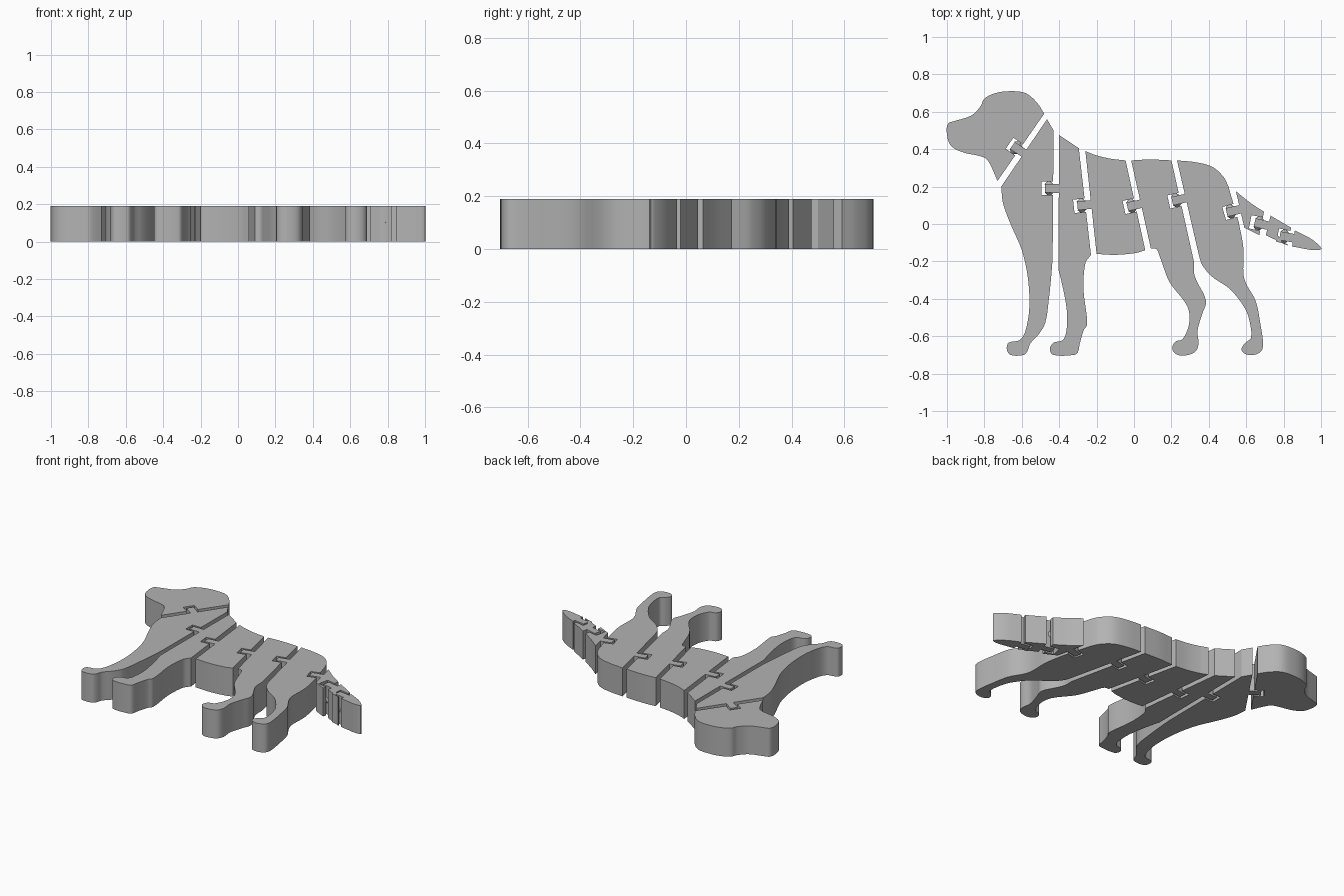
import bpy
import bmesh
import math
from mathutils import Vector, Matrix
from mathutils.geometry import interpolate_bezier

THICKNESS = 0.19
POCKET_HALF_WIDTH, POCKET_DEPTH = 0.036, 0.062
TAB_HALF_WIDTH, TAB_REACH = 0.023, 0.044

cube = bpy.data.objects.get("Cube")
if cube:
    bpy.data.objects.remove(cube, do_unlink=True)

grey = bpy.data.materials.new("plain grey")
grey.use_nodes = True
colour = (0.45, 0.45, 0.45, 1)
grey.diffuse_color = colour
grey.node_tree.nodes["Principled BSDF"].inputs["Base Color"].default_value = colour


def points(*flat):
    """Pair up coordinates given in hundredths of a unit."""
    return [Vector((x, y)) / 100 for x, y in zip(flat[::2], flat[1::2])]


def smooth_path(pts, steps=6):
    """Round curve through the points, with tangents scaled to each span."""
    last = len(pts) - 1
    tangents = [(pts[min(i + 1, last)] - pts[max(i - 1, 0)]).normalized()
                for i in range(len(pts))]
    path = [pts[0]]
    for i in range(last):
        a, b = pts[i], pts[i + 1]
        reach = (b - a).length / 3
        span = interpolate_bezier(a, a + tangents[i] * reach,
                                  b - tangents[i + 1] * reach, b, steps)
        path += [Vector(p[:2]) for p in span[1:]]
    return path


def notch(a, b, near, side, half_width, depth):
    """Square step on the edge from a to b, inward or outward."""
    u = (b - a).normalized()
    n = Vector((u.y, -u.x)) * side
    c = a + u * (near - a).dot(u)
    w, d = u * half_width, n * depth
    return [c - w, c - w + d, c + w + d, c + w], c, u, n


def segment(name, back, belly, pocket=None, tab=None):
    """Slab bounded by a back curve and a belly curve, with hinge parts."""
    top, low = smooth_path(back), smooth_path(belly) if belly else []
    outline = list(top)
    start_low = low[0] if low else top[0]
    if pocket:
        outline += notch(top[-1], start_low, pocket, 1,
                         POCKET_HALF_WIDTH, POCKET_DEPTH)[0]
    outline += low
    if tab:
        # the tab crosses the gap and ends inside the pocket of its neighbour
        gap = 0.03
        corners, c, u, n = notch(low[-1], top[0], tab, -1,
                                 TAB_HALF_WIDTH, TAB_REACH + gap)
        outline += corners

    bm = bmesh.new()
    face = bm.faces.new([bm.verts.new((p.x, p.y, 0)) for p in outline])
    sides = bmesh.ops.extrude_face_region(bm, geom=[face])["geom"]
    bmesh.ops.translate(bm, vec=(0, 0, THICKNESS),
                        verts=[v for v in sides if isinstance(v, bmesh.types.BMVert)])
    bmesh.ops.recalc_face_normals(bm, faces=bm.faces)

    if tab:
        # conical pivots on both sides of the tab
        for sign in (-1, 1):
            axis = (u * sign).to_3d()
            spot = c + n * (TAB_REACH / 2 + gap) + u * sign * (TAB_HALF_WIDTH + 0.006)
            place = (Matrix.Translation((spot.x, spot.y, THICKNESS / 2))
                     @ axis.to_track_quat("Z", "Y").to_matrix().to_4x4())
            bmesh.ops.create_cone(bm, cap_ends=True, segments=20, radius1=0.024,
                                  radius2=0.01, depth=0.014, matrix=place)

    mesh = bpy.data.meshes.new(name)
    bm.to_mesh(mesh)
    bm.free()
    mesh.materials.append(grey)
    obj = bpy.data.objects.new(name, mesh)
    bpy.context.collection.objects.link(obj)
    bpy.ops.object.select_all(action="DESELECT")
    obj.select_set(True)
    bpy.context.view_layer.objects.active = obj
    bpy.ops.object.shade_smooth_by_angle(angle=math.radians(30))
    return obj


# Hinge positions from the head to the tail tip
(neck_hinge, shoulder_hinge, chest_hinge, waist_hinge,
 hip_hinge, rump_hinge, tail_hinge, tip_hinge) = points(
    -62, 40, -43, 19, -27, 10, 0, 10, 24, 13, 53, 7, 68, 0, 82, -7)

# Head with muzzle
segment("head", points(
    -73, 23, -77, 32, -80, 35.5, -92, 38.5, -98, 42, -100, 48, -99.5, 53.5,
    -96, 55, -87, 58, -82, 63, -80, 67, -74, 70, -66, 71, -58, 70, -52, 65,
    -48, 59), [], pocket=neck_hinge)

# Neck and first front leg
segment("neck_and_front_leg", points(-46.5, 56, -43, 50), points(
    -43.5, -18, -44, -25, -45.5, -40, -47.5, -53, -51, -59, -55.5, -64,
    -57, -68, -59, -70, -66, -70, -68, -67, -67, -63.5, -61, -62, -58, -57,
    -56, -45, -56.7, -29, -60, -14, -66, 0, -70, 11, -71, 20),
    pocket=shoulder_hinge, tab=neck_hinge)

# Shoulder and second front leg
segment("shoulder_and_front_leg", points(-40, 47.5, -34, 43.5, -29.5, 40.5), points(
    -23, -16.5, -26, -21, -27, -35, -25, -53.5, -27, -57, -29, -64, -30, -68.5,
    -32, -70, -43, -70, -45, -67, -43, -63.5, -38, -62, -36, -56, -36, -45.5,
    -38.5, -32, -40.5, -24), pocket=chest_hinge, tab=shoulder_hinge)

# Middle of the body
segment("body", points(-26, 39, -21, 37, -13, 35, -4.5, 34),
        points(6, -14, 1, -15.5, -10, -16.5, -20, -16),
        pocket=waist_hinge, tab=chest_hinge)

# Loin and first hind leg
segment("loin_and_hind_leg", points(-1.5, 34, 8.5, 34.5, 20, 34), points(
    32, -20, 32.5, -28, 38.5, -41, 36.5, -48, 34, -57, 34.5, -64, 33, -68,
    29, -70, 23.5, -70, 20.5, -67, 22, -63, 26, -61.5, 29.5, -53, 28.5, -44,
    19, -31, 14, -18, 12, -13.5, 9, -13), pocket=hip_hinge, tab=waist_hinge)

# Rump and second hind leg
segment("rump_and_hind_leg", points(23, 34, 33, 33, 42, 30.5, 48, 25, 50.5, 20), points(
    56, 1, 58.5, -13, 58.5, -26.5, 60, -32, 65, -41, 67.5, -53, 69, -64, 68, -68,
    64, -70, 59.5, -69.5, 57.5, -67, 59.5, -63.5, 62.5, -61, 62, -53, 59.5, -45.5,
    51.5, -35, 41.5, -28, 36.5, -22, 35, -18), pocket=rump_hinge, tab=hip_hinge)

# Tail in three links
segment("tail_base", points(54.5, 17.5, 62, 11.5, 69.5, 6.5),
        points(67, -6, 59, -2), pocket=tail_hinge, tab=rump_hinge)
segment("tail_middle", points(73, 4.5, 84, -2),
        points(82, -11.5, 70.5, -6), pocket=tip_hinge, tab=tail_hinge)
segment("tail_tip", points(86, -3.5, 94, -7.5, 99, -11.5, 100, -13.5, 95, -14),
        points(95, -14, 84.5, -12), tab=tip_hinge)
